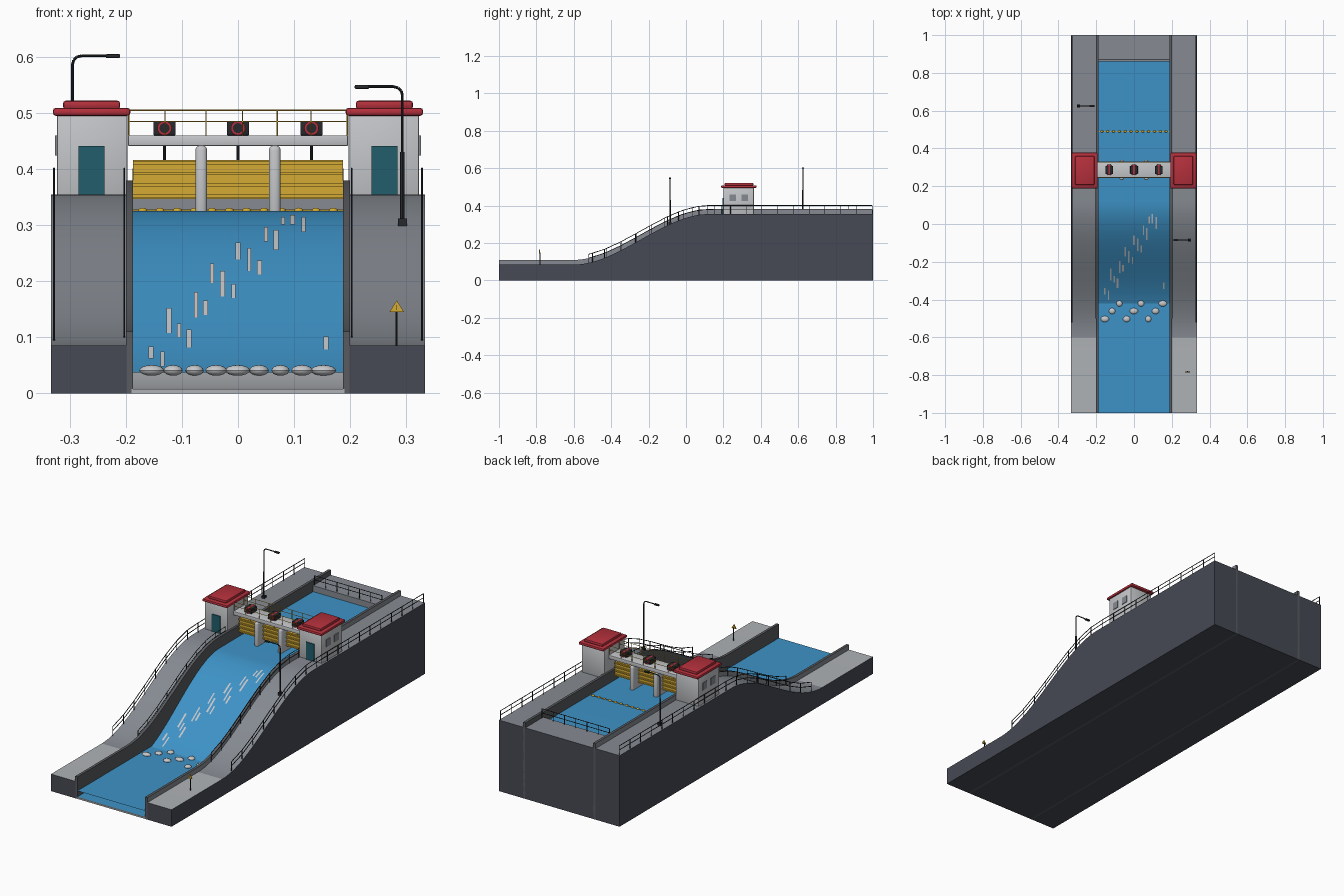
import bpy, bmesh, math
from mathutils import Vector, Matrix

if "Cube" in bpy.data.objects:
    bpy.data.objects.remove(bpy.data.objects["Cube"])


def mat(name, r, g, b):
    m = bpy.data.materials.new(name)
    m.diffuse_color = (r, g, b, 1)
    m.use_nodes = True
    m.node_tree.nodes["Principled BSDF"].inputs["Base Color"].default_value = m.diffuse_color
    return m


BLUE = mat("water_blue", .047, .29, .57)
MID = mat("mid_concrete", .24, .26, .29)
LIGHT = mat("light_concrete", .43, .45, .47)
BODY = mat("dark_bank_side", .062, .068, .088)
WALLM = mat("wall_grey", .1, .105, .115)
WHITE = mat("pale_plaster", .56, .57, .59)
RED = mat("roof_red", .46, .03, .045)
TEAL = mat("door_teal", .015, .11, .145)
YELLOW = mat("gate_yellow", .66, .41, .035)
METAL = mat("black_metal", .02, .022, .026)


def finish(name, bm, mats, smooth=False, rule=None):
    bmesh.ops.recalc_face_normals(bm, faces=bm.faces[:])
    if rule:
        for f in bm.faces:
            f.material_index = rule(f.normal, f.calc_center_median())
    me = bpy.data.meshes.new(name)
    bm.to_mesh(me)
    bm.free()
    for m in mats:
        me.materials.append(m)
    ob = bpy.data.objects.new(name, me)
    bpy.context.collection.objects.link(ob)
    if smooth:
        bpy.ops.object.select_all(action='DESELECT')
        ob.select_set(True)
        bpy.context.view_layer.objects.active = ob
        bpy.ops.object.shade_smooth_by_angle(angle=math.radians(35))
    return ob


def box(name, x, y, z, m, bevel=0, segs=2):
    bm = bmesh.new()
    size = Vector((abs(x[1] - x[0]), y[1] - y[0], z[1] - z[0]))
    mid = Vector((sum(x) / 2, sum(y) / 2, sum(z) / 2))
    bmesh.ops.create_cube(bm, size=1, matrix=Matrix.LocRotScale(mid, None, size))
    if bevel:
        bmesh.ops.bevel(bm, geom=bm.edges[:], offset=bevel, segments=segs, profile=.5, affect='EDGES')
    return finish(name, bm, [m], bevel > 0)


def prism(name, pts, x0, x1, mats, rule):
    # y-z profile extruded across x
    bm = bmesh.new()
    f = bm.faces.new([bm.verts.new((x0, y, z)) for y, z in pts])
    r = bmesh.ops.extrude_face_region(bm, geom=[f])
    bmesh.ops.translate(bm, vec=(x1 - x0, 0, 0), verts=[v for v in r['geom'] if isinstance(v, bmesh.types.BMVert)])
    return finish(name, bm, mats, True, rule)


def bar(bm, a, b, r, n=6):
    a, b = Vector(a), Vector(b)
    d = b - a
    bmesh.ops.create_cone(bm, cap_ends=True, segments=n, radius1=r, radius2=r, depth=d.length,
                          matrix=Matrix.LocRotScale((a + b) / 2, d.to_track_quat('Z', 'Y'), None))


def railing(name, feet, h, r, m):
    bm = bmesh.new()
    for p in feet:
        bar(bm, p, Vector(p) + Vector((0, 0, h)), r)
    for k in (.55, 1):
        for p, q in zip(feet, feet[1:]):
            up = Vector((0, 0, h * k))
            bar(bm, Vector(p) + up, Vector(q) + up, r)
    finish(name, bm, [m])


def ribbon(name, rows, m):
    # open sheet from rows of (x0, x1, y, z)
    bm = bmesh.new()
    vs = [(bm.verts.new((a, y, z)), bm.verts.new((b, y, z))) for a, b, y, z in rows]
    for p, q in zip(vs, vs[1:]):
        bm.faces.new((p[0], p[1], q[1], q[0]))
    return finish(name, bm, [m], True)


def step(t):
    t = min(1, max(0, t))
    return t * t * (3 - 2 * t)


def bank_z(y):
    return .085 + .27 * step((y + .6) / .72)


def water_z(y):
    return .01 + .315 * step((y + .54) / .66)


N = 28
bank_y = [-1] + [-.6 + .72 * i / N for i in range(N + 1)] + [1]
chute_y = [-.54 + .66 * i / N for i in range(N + 1)]

# Chute floor with the raised closing bank at the upstream end
floor = [(-1, 0), (-1, .008)] + [(y, water_z(y) - .003) for y in chute_y]
floor += [(.86, .322), (.86, .355), (1, .355), (1, 0)]
prism("chute_floor", floor, -.19, .19, [LIGHT, MID, BODY],
      lambda n, c: 2 if n.z < -.5 or n.y > .5 else 1 if c.y > .8 else 0)

# Water: reservoir and chute, tail pool, wet floor
wy = [y for y in chute_y if y > -.42]
ribbon("chute_water", [(-.187, .187, y, water_z(y)) for y in [-.42] + wy + [.86]], BLUE)
ribbon("tail_water", [(-.187, .187, y, .04) for y in (-1, -.42)], BLUE)
ribbon("wet_floor", [(-.187, .187, y, .0105) for y in (-1, -.54)], BLUE)

for s, side in ((-1, "left"), (1, "right")):
    # Bank and channel wall
    prism(side + "_bank", [(-1, 0)] + [(y, bank_z(y)) for y in bank_y] + [(1, 0)], s * .199, s * .333,
          [MID, LIGHT, BODY], lambda n, c: 2 if n.z < .3 else 1 if c.y < -.6 else 0)
    prism(side + "_channel_wall", [(-1, 0)] + [(y, bank_z(y) + .025) for y in bank_y] + [(1, 0)],
          s * .187, s * .2, [WALLM, MID], lambda n, c, s=s: 1 if n.x * s > .5 else 0)
    # Bank railings
    ys = [-.52 + 1.515 * i / 18 for i in range(19)]
    railing(side + "_outer_railing", [(s * .328, y, bank_z(y)) for y in ys], .046, .0018, METAL)
    ys = [-.5 + .69 * i / 9 for i in range(10)]
    railing(side + "_inner_railing", [(s * .203, y, bank_z(y)) for y in ys], .046, .0015, METAL)

    # Gate tower
    box(side + "_tower", (s * .197, s * .323), (.2, .363), (.35, .5), WHITE, .003)
    box(side + "_roof_lower", (s * .192, s * .33), (.188, .378), (.495, .509), RED, .005)
    box(side + "_roof_upper", (s * .21, s * .312), (.207, .36), (.507, .522), RED, .005)
    box(side + "_door", (s * .238, s * .284), (.196, .201), (.354, .441), TEAL)
    for i, y in enumerate((.25, .315)):
        box(f"{side}_window_{i}", (s * .322, s * .326), (y - .017, y + .017), (.424, .46), MID)

# Railing across the upstream end
railing("end_railing", [(-.187 + .374 * i / 6, .87, .355) for i in range(7)], .046, .0018, METAL)

# Bridge with piers and railing
box("bridge_deck", (-.196, .196), (.243, .33), (.441, .46), WHITE, .002)
for s, side in ((-1, "left"), (1, "right")):
    box(side + "_pier", (s * .055, s * .076), (.233, .34), (.318, .442), WHITE, .008, 3)
for y, side in ((.248, "front"), (.326, "back")):
    railing(side + "_bridge_railing", [(x, y, .46) for x in (-.195, -.13, -.057, .008, .07, .13, .195)],
            .045, .0013, YELLOW)

# Gates, lifting stems and hoists
for i, (a, b) in enumerate(((-.187, -.076), (-.055, .055), (.076, .187))):
    c = (-.131, 0, .131)[i]
    box(f"gate_{i}", (a, b), (.278, .292), (.347, .416), YELLOW)
    for z in (.352, .372, .392, .411):
        box(f"gate_{i}_rib", (a, b), (.271, .299), (z - .003, z + .003), YELLOW)
    bm = bmesh.new()
    bar(bm, (c, .285, .41), (c, .285, .445), .003, 8)
    finish(f"gate_stem_{i}", bm, [METAL])
    box(f"hoist_{i}", (c - .02, c + .02), (.265, .308), (.46, .485), METAL, .002)
    bm = bmesh.new()
    bar(bm, (c, .261, .473), (c, .312, .473), .013, 16)
    finish(f"hoist_wheel_{i}", bm, [RED], True)
    bm = bmesh.new()
    bar(bm, (c, .259, .473), (c, .314, .473), .009, 16)
    finish(f"hoist_hub_{i}", bm, [METAL], True)

# Buoy line on the reservoir
bm = bmesh.new()
bar(bm, (-.187, .49, .326), (.187, .49, .326), .0015)
for i in range(12):
    bmesh.ops.create_icosphere(bm, subdivisions=2, radius=1, matrix=Matrix.LocRotScale(
        Vector((-.17 + .34 * i / 11, .49, .326)), None, Vector((.008, .006, .005))))
finish("buoy_line", bm, [YELLOW], True)

# Foam mounds below the chute
bm = bmesh.new()
for i in range(9):
    r = (.022, .017, .016, .019)[i % 4]
    bmesh.ops.create_uvsphere(bm, u_segments=16, v_segments=8, radius=1, matrix=Matrix.LocRotScale(
        Vector((-.154 + .0383 * i, (-.503, -.461, -.421)[i % 3], .041)), None, Vector((r, .016, .0095))))
finish("foam_mounds", bm, [WHITE], True)

# Foam streaks on the chute: (x, height)
streaks = [(-.155, .07), (-.135, .058), (-.123, .127), (-.105, .11), (-.087, .095), (-.075, .155),
           (-.058, .15), (-.046, .212), (-.028, .193), (-.008, .18), (0, .252), (.02, .237), (.038, .222),
           (.05, .282), (.068, .272), (.08, .306), (.097, .308), (.117, .3), (.157, .087)]
for i, (x, z) in enumerate(streaks):
    t = .5 - math.sin(math.asin(1 - 2 * (z - .01) / .315) / 3)
    y, h, w = -.54 + .66 * t, .018 + .007 * (i % 3), .0035 if i % 2 else .0045
    ys = [y - h + 2 * h * k / 4 for k in range(5)]
    ribbon(f"foam_streak_{i}", [(x - w, x + w, v, water_z(v) + .0025) for v in ys], WHITE)

# Street lamps with bent arms
for name, x, y, z in (("left_lamp", -.295, .625, .355), ("right_lamp", .293, -.085, .3)):
    d = 1 if x < 0 else -1
    bm = bmesh.new()
    bar(bm, (x, y, z), (x, y, z + .13), .0042, 8)
    path = [(x, y, z + .13), (x, y, z + .232)]
    path += [(x + d * .016 * (1 - math.cos(a)), y, z + .232 + .015 * math.sin(a)) for a in (.5, 1, 1.57)]
    path += [(x + d * .065, y, z + .247)]
    for p, q in zip(path, path[1:]):
        bar(bm, p, q, .0025, 8)
    finish(name + "_post", bm, [METAL], True)
    box(name + "_base", (x - .008, x + .008), (y - .008, y + .008), (z - .004, z + .012), METAL)
    box(name + "_head", (x + d * .059, x + d * .085), (y - .006, y + .006), (z + .243, z + .25), METAL, .002)

# Warning sign
bm = bmesh.new()
bar(bm, (.283, -.78, .085), (.283, -.78, .15), .002)
finish("sign_post", bm, [METAL])
bm = bmesh.new()
f = bm.faces.new([bm.verts.new((.283 + a, -.785, b)) for a, b in ((-.013, .145), (.013, .145), (0, .166))])
r = bmesh.ops.extrude_face_region(bm, geom=[f])
bmesh.ops.translate(bm, vec=(0, .004, 0), verts=[v for v in r['geom'] if isinstance(v, bmesh.types.BMVert)])
finish("sign_triangle", bm, [YELLOW])
box("sign_mark", (.2822, .2838), (-.786, -.785), (.149, .158), METAL)
